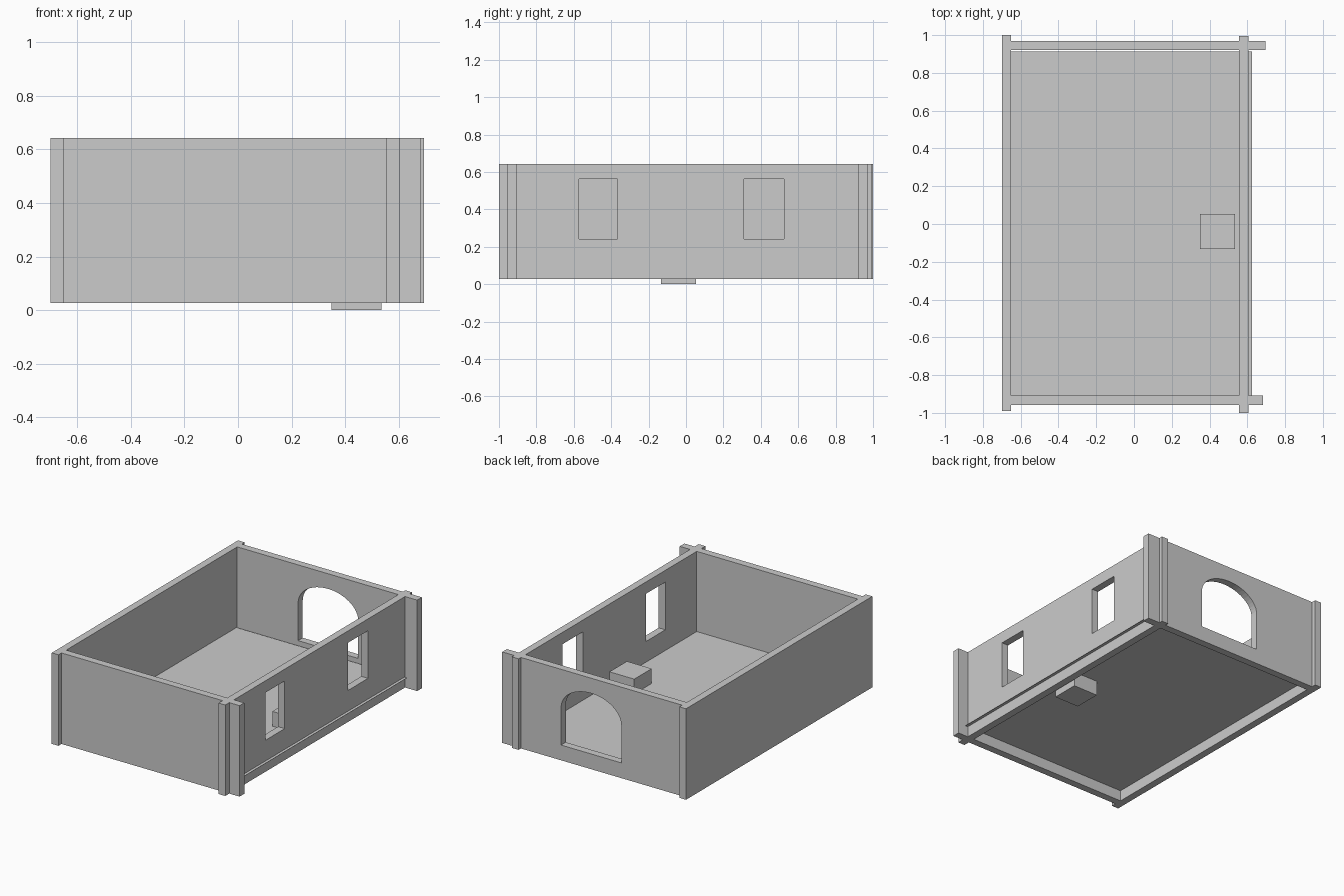
import bpy, bmesh, math

if "Cube" in bpy.data.objects:
    bpy.data.objects.remove(bpy.data.objects["Cube"])

WALL_BOTTOM, WALL_TOP = 0.027, 0.642
FLOOR_Z = 0.1


def mesh_object(name, bm):
    bmesh.ops.recalc_face_normals(bm, faces=bm.faces)
    mesh = bpy.data.meshes.new(name)
    bm.to_mesh(mesh)
    bm.free()
    obj = bpy.data.objects.new(name, mesh)
    bpy.context.collection.objects.link(obj)
    return obj


def box(name, x, y, z=(WALL_BOTTOM, WALL_TOP)):
    bm = bmesh.new()
    bmesh.ops.create_cube(bm, size=1)
    for v in bm.verts:
        v.co = [r[0] + (r[1] - r[0]) * (c + 0.5) for r, c in zip((x, y, z), v.co)]
    return mesh_object(name, bm)


def prism_along_y(name, profile, y0, y1):
    bm = bmesh.new()
    face = bm.faces.new([bm.verts.new((x, y0, z)) for x, z in profile])
    extruded = bmesh.ops.extrude_face_region(bm, geom=[face])["geom"]
    for v in extruded:
        if isinstance(v, bmesh.types.BMVert):
            v.co.y = y1
    return mesh_object(name, bm)


def cut(target, cutter):
    cutter.hide_render = True
    mod = target.modifiers.new("opening", "BOOLEAN")
    mod.operation = "DIFFERENCE"
    mod.solver = "EXACT"
    mod.object = cutter
    bpy.context.view_layer.objects.active = target
    bpy.ops.object.modifier_apply(modifier=mod.name)
    bpy.data.objects.remove(cutter)


# Four walls crossing at the corners
box("left_wall", (-0.70, -0.65), (-0.99, 1.0))
box("front_wall", (-0.66, 0.682), (-0.957, -0.907))
right_wall = box("right_wall", (0.555, 0.605), (-1.0, 0.995))
back_wall = box("back_wall", (-0.66, 0.695), (0.92, 0.97))

# Two windows in the right wall
for y in ((-0.572, -0.365), (0.31, 0.525)):
    cut(right_wall, box("window_cutter", (0.5, 0.7), y, (0.24, 0.562)))

# Flattened arched doorway in the back wall
cx, half, sill, spring, rise = 0.03, 0.225, 0.13, 0.385, 0.155
arch = [(cx - half, sill), (cx + half, sill)]
arch += [(cx + half * math.cos(math.pi * i / 24), spring + rise * math.sin(math.pi * i / 24))
         for i in range(25)]
cut(back_wall, prism_along_y("arch_cutter", arch, 0.85, 1.05))

# Thin floor sheet, poking slightly out past the right wall
bm = bmesh.new()
bm.faces.new([bm.verts.new((x, y, FLOOR_Z)) for x, y in
              ((-0.655, -0.91), (0.625, -0.91), (0.625, 0.912), (-0.655, 0.912))])
mesh_object("floor", bm)

# Small block set through the floor
box("block", (0.35, 0.535), (-0.133, 0.053), (0, 0.2))
